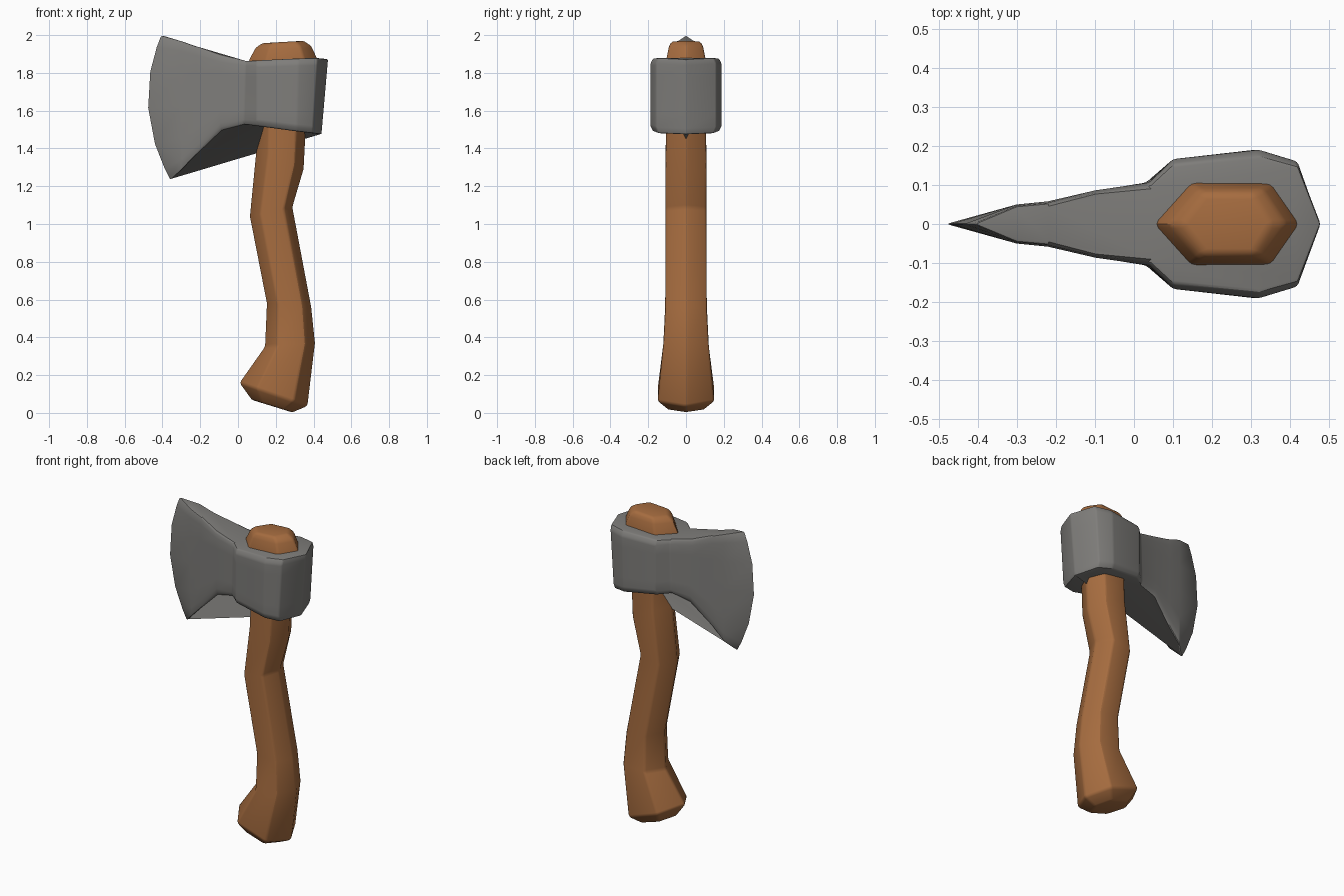
import bpy
import bmesh
from mathutils import Vector

cube = bpy.data.objects.get("Cube")
if cube:
    bpy.data.objects.remove(cube)


def make_material(name, colour):
    mat = bpy.data.materials.new(name)
    mat.use_nodes = True
    mat.diffuse_color = (*colour, 1)
    bsdf = mat.node_tree.nodes["Principled BSDF"]
    bsdf.inputs["Base Color"].default_value = (*colour, 1)
    bsdf.inputs["Roughness"].default_value = 0.8
    return mat


def loft(name, rings, mat, bevel):
    """Skin a list of equal-length closed rings, cap both ends, soften the edges."""
    bm = bmesh.new()
    loops = [[bm.verts.new(p) for p in ring] for ring in rings]
    n = len(loops[0])
    for a, b in zip(loops, loops[1:]):
        for i in range(n):
            j = (i + 1) % n
            bm.faces.new((a[i], a[j], b[j], b[i]))
    bm.faces.new(loops[0][::-1])
    bm.faces.new(loops[-1])
    bmesh.ops.remove_doubles(bm, verts=bm.verts, dist=0.0005)
    bmesh.ops.recalc_face_normals(bm, faces=bm.faces)
    mesh = bpy.data.meshes.new(name)
    bm.to_mesh(mesh)
    bm.free()
    mesh.materials.append(mat)
    obj = bpy.data.objects.new(name, mesh)
    bpy.context.collection.objects.link(obj)
    bpy.ops.object.select_all(action="DESELECT")
    obj.select_set(True)
    bpy.context.view_layer.objects.active = obj
    mod = obj.modifiers.new("soft_edges", "BEVEL")
    mod.width = bevel
    mod.segments = 2
    mod.limit_method = "ANGLE"
    mod.angle_limit = 0.35
    bpy.ops.object.modifier_apply(modifier=mod.name)
    bpy.ops.object.shade_smooth_by_angle(angle=0.5)
    return obj


wood = make_material("warm_wood", (0.38, 0.15, 0.05))
steel = make_material("dull_steel", (0.21, 0.205, 0.195))

# Handle: six-sided rings, each given by its blade-side point, rear point and half width
handle_stations = [
    ((0.07, 0.07), (0.29, 0.002), 0.095),
    ((0.005, 0.16), (0.37, 0.035), 0.15),
    ((0.14, 0.35), (0.41, 0.37), 0.12),
    ((0.15, 0.58), (0.39, 0.56), 0.11),
    ((0.06, 1.04), (0.29, 1.09), 0.108),
    ((0.095, 1.40), (0.35, 1.29), 0.108),
    ((0.095, 1.50), (0.36, 1.48), 0.106),
    ((0.05, 1.86), (0.43, 1.86), 0.106),
    ((0.09, 1.935), (0.39, 1.945), 0.09),
    ((0.125, 1.957), (0.35, 1.97), 0.075),
]


def hexagon(front, rear, half):
    a, b = Vector((front[0], 0, front[1])), Vector((rear[0], 0, rear[1]))
    side = Vector((0, half, 0))
    p, q = a.lerp(b, 0.25), a.lerp(b, 0.8)
    return [a, p - side, q - side, b, q + side, p + side]


loft("handle", [hexagon(*s) for s in handle_stations], wood, 0.012)

# Axe head: upright columns from cutting edge to rear (bottom, top, half width, bulge)
head_columns = [
    ((-0.36, 1.23), (-0.41, 2.0), 0.0, -0.095),
    ((-0.30, 1.285), (-0.30, 1.97), 0.05, 0),
    ((-0.22, 1.37), (-0.22, 1.94), 0.058, 0),
    ((-0.09, 1.505), (-0.10, 1.89), 0.086, 0),
    ((0.03, 1.525), (0.04, 1.865), 0.106, 0),
    ((0.10, 1.52), (0.10, 1.865), 0.166, 0),
    ((0.31, 1.49), (0.32, 1.877), 0.19, 0),
    ((0.395, 1.48), (0.42, 1.88), 0.16, 0),
    ((0.443, 1.474), (0.478, 1.872), 0.0, 0),
]
levels = [0, 0.08, 0.25, 0.5, 0.75, 0.92, 1]


def head_ring(t):
    """Horizontal outline of the head at height fraction t."""
    pinch = 0.92 if t in (0, 1) else 1
    near, far = [], []
    for low, high, half, bulge in head_columns:
        p = Vector((low[0], 0, low[1])).lerp(Vector((high[0], 0, high[1])), t)
        p.x += bulge * 4 * t * (1 - t)
        side = Vector((0, half * pinch, 0))
        near.append(p - side)
        far.append(p + side)
    return near + far[-2:0:-1]


head = loft("axe_head", [head_ring(t) for t in levels], steel, 0.008)
